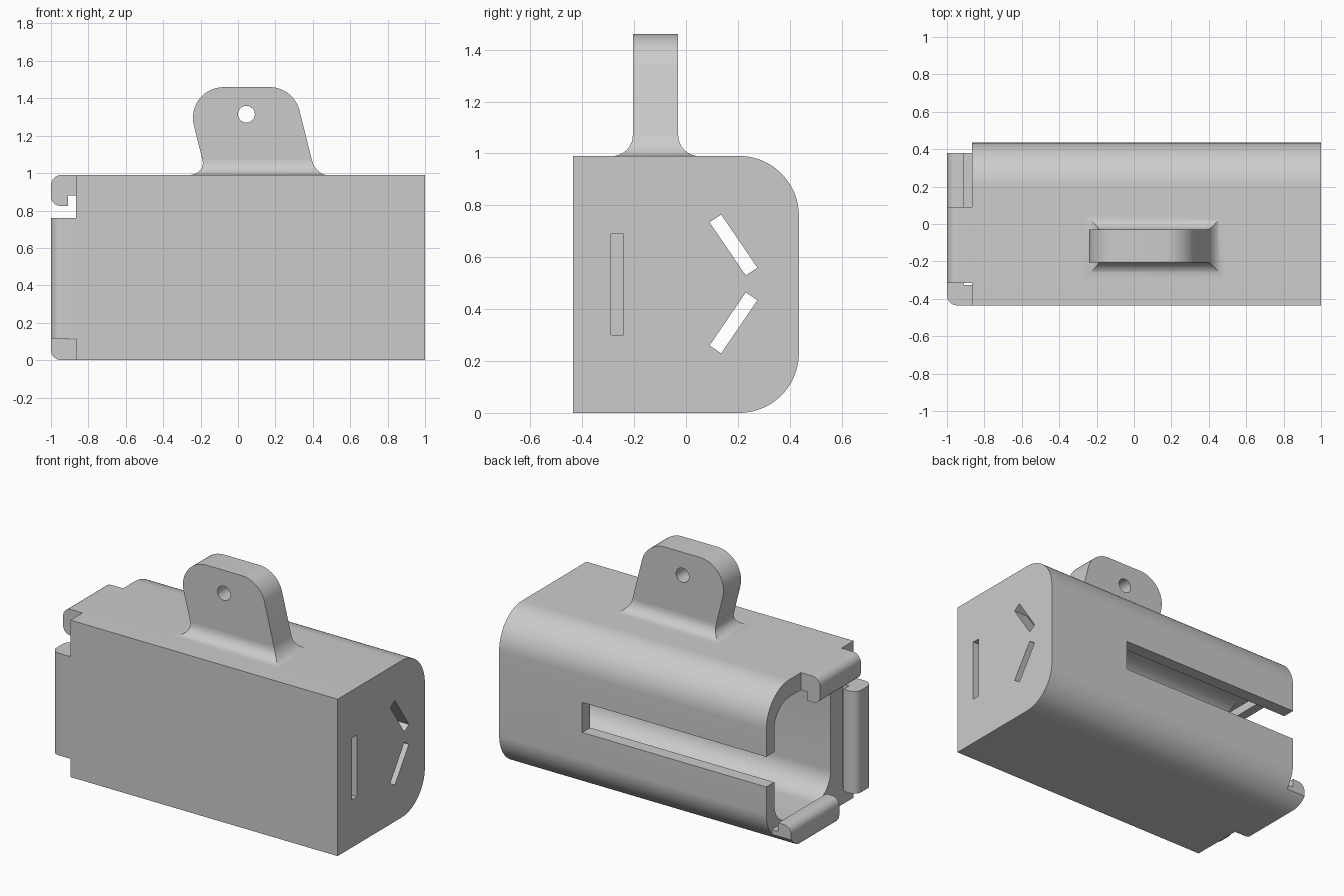
import bpy, bmesh, math
from mathutils import Vector, Matrix

old = bpy.data.objects.get("Cube")
if old:
    bpy.data.objects.remove(old, do_unlink=True)

grey = bpy.data.materials.new("light_grey")
grey.use_nodes = True
colour = (0.6, 0.6, 0.6, 1)
grey.diffuse_color = colour
grey.node_tree.nodes["Principled BSDF"].inputs["Base Color"].default_value = colour


def rounded(corners, steps=12):
    """Outline from (u, v, radius) corners with true tangent arcs."""
    out = []
    for i, (u, v, r) in enumerate(corners):
        p = Vector((u, v))
        if r == 0:
            out.append(p)
            continue
        a = (Vector(corners[i - 1][:2]) - p).normalized()
        b = (Vector(corners[(i + 1) % len(corners)][:2]) - p).normalized()
        half = a.angle(b) / 2
        centre = p + (a + b).normalized() * (r / math.sin(half))
        start = p + a * (r / math.tan(half)) - centre
        end = p + b * (r / math.tan(half)) - centre
        sweep = start.angle(end)
        for k in range(steps + 1):
            t = k / steps
            out.append(centre + (start * math.sin((1 - t) * sweep)
                                 + end * math.sin(t * sweep)) / math.sin(sweep))
    return out


def finish(bm, name):
    bmesh.ops.recalc_face_normals(bm, faces=bm.faces)
    mesh = bpy.data.meshes.new(name)
    bm.to_mesh(mesh)
    bm.free()
    mesh.materials.append(grey)
    obj = bpy.data.objects.new(name, mesh)
    bpy.context.collection.objects.link(obj)
    return obj


def prism(name, outline, lo, hi, place):
    """Extrude an outline between lo and hi; place maps (u, v, w) to x, y, z."""
    bm = bmesh.new()
    rings = [[bm.verts.new(place(u, v, w)) for u, v in outline] for w in (lo, hi)]
    bm.faces.new(rings[0])
    bm.faces.new(rings[1])
    n = len(outline)
    for i in range(n):
        j = (i + 1) % n
        bm.faces.new((rings[0][i], rings[0][j], rings[1][j], rings[1][i]))
    return finish(bm, name)


def box(name, x, y, z):
    outline = [(y[0], z[0]), (y[1], z[0]), (y[1], z[1]), (y[0], z[1])]
    return prism(name, outline, *x, along_x)


def combine(target, tool, operation="DIFFERENCE"):
    tool.hide_render = True
    mod = target.modifiers.new("cut", "BOOLEAN")
    mod.operation, mod.solver, mod.object = operation, "EXACT", tool
    bpy.context.view_layer.objects.active = target
    bpy.ops.object.modifier_apply(modifier=mod.name)
    bpy.data.objects.remove(tool, do_unlink=True)


def along_x(u, v, w):
    return (w, u, v)


def along_y(u, v, w):
    return (u, w, v)


# Hollow housing, open at its right end
HALF, TOP, MOUTH = 0.435, 0.99, -0.865
section = rounded([(-HALF, 0, 0), (HALF, 0, 0.23), (HALF, TOP, 0.23), (-HALF, TOP, 0)], 20)
housing = prism("housing", section, MOUTH, 1, along_x)
inner = rounded([(-0.207, 0.11, 0.15), (0.355, 0.11, 0.15),
                 (0.355, 0.88, 0.15), (-0.207, 0.88, 0.15)])
combine(housing, prism("cavity", inner, -1.1, 0.9, along_x))

# Long rear slot and the three slots in the end wall
combine(housing, box("rear_slot", (-1.1, 0.42), (0.25, 0.6), (0.4, 0.59)))
combine(housing, box("straight_slot", (0.9, 1.1), (-0.29, -0.24), (0.3, 0.69)))
for side in (-1, 1):
    cutter = box("slanted_slot", (0.8, 1.1), (-0.124, 0.124), (-0.027, 0.027))
    cutter.data.transform(Matrix.Translation((0, 0.183, 0.497 + side * 0.15))
                          @ Matrix.Rotation(-side * math.radians(55.7), 4, "X"))
    combine(housing, cutter)

# Hooked clips around the mouth; v is the depth inward from the outer face
hook = rounded([(MOUTH, 0, 0), (-1, 0, 0.055), (-1, 0.165, 0.05),
                (-0.91, 0.165, 0), (-0.91, 0.11, 0), (MOUTH, 0.11, 0)])
top_clip = prism("top_clip", hook, -0.315, 0.09, lambda u, v, w: (u, w, TOP - v))
front_clip = prism("front_clip", hook, 0.115, 0.76, lambda u, v, w: (u, v - HALF, w))
bottom_clip = prism("bottom_clip", hook, -0.1, 0.38, lambda u, v, w: (u, w, v))
combine(bottom_clip, prism("clip_trim", section, -1.2, -0.5, along_x), "INTERSECT")

# Hanging tab with leaning sides and a round hole
LEAN, Y0, Y1 = 0.25, -0.205, -0.03


def left(z):
    return -0.17 - LEAN * (z - TOP)


def right(z):
    return 0.415 - LEAN * (z - TOP)


low, high = TOP - 0.03, 1.46
tab = prism("hanging_tab", rounded([(left(low), low, 0), (right(low), low, 0),
                                    (right(high), high, 0.165), (left(high), high, 0.165)]),
            Y0, Y1, along_y)
circle = [(0.045 + 0.045 * math.cos(a), 1.315 + 0.045 * math.sin(a))
          for a in (k * math.tau / 32 for k in range(32))]
combine(tab, prism("tab_hole", circle, -0.4, 0.2, along_y))

# Mitred fillet where the tab meets the housing
bm = bmesh.new()
rings = []
for k in range(11):
    a = k / 10 * math.pi / 2
    d, z = 1 - math.sin(a), TOP + 0.08 * (1 - math.cos(a))
    x0, x1 = left(z) - 0.095 * d, right(z) + 0.06 * d
    y0, y1 = Y0 - 0.08 * d, Y1 + 0.08 * d
    rings.append([bm.verts.new((x, y, z)) for x, y in ((x0, y0), (x1, y0), (x1, y1), (x0, y1))])
for a, b in zip(rings, rings[1:]):
    for i in range(4):
        j = (i + 1) % 4
        bm.faces.new((a[i], a[j], b[j], b[i]))
bm.faces.new(rings[0])
bm.faces.new(rings[-1])
fillet = finish(bm, "tab_fillet")

# Smooth the curves and keep the corners crisp
for obj in (housing, top_clip, front_clip, bottom_clip, tab, fillet):
    bpy.ops.object.select_all(action="DESELECT")
    obj.select_set(True)
    bpy.context.view_layer.objects.active = obj
    bpy.ops.object.shade_smooth_by_angle(angle=math.radians(30))
